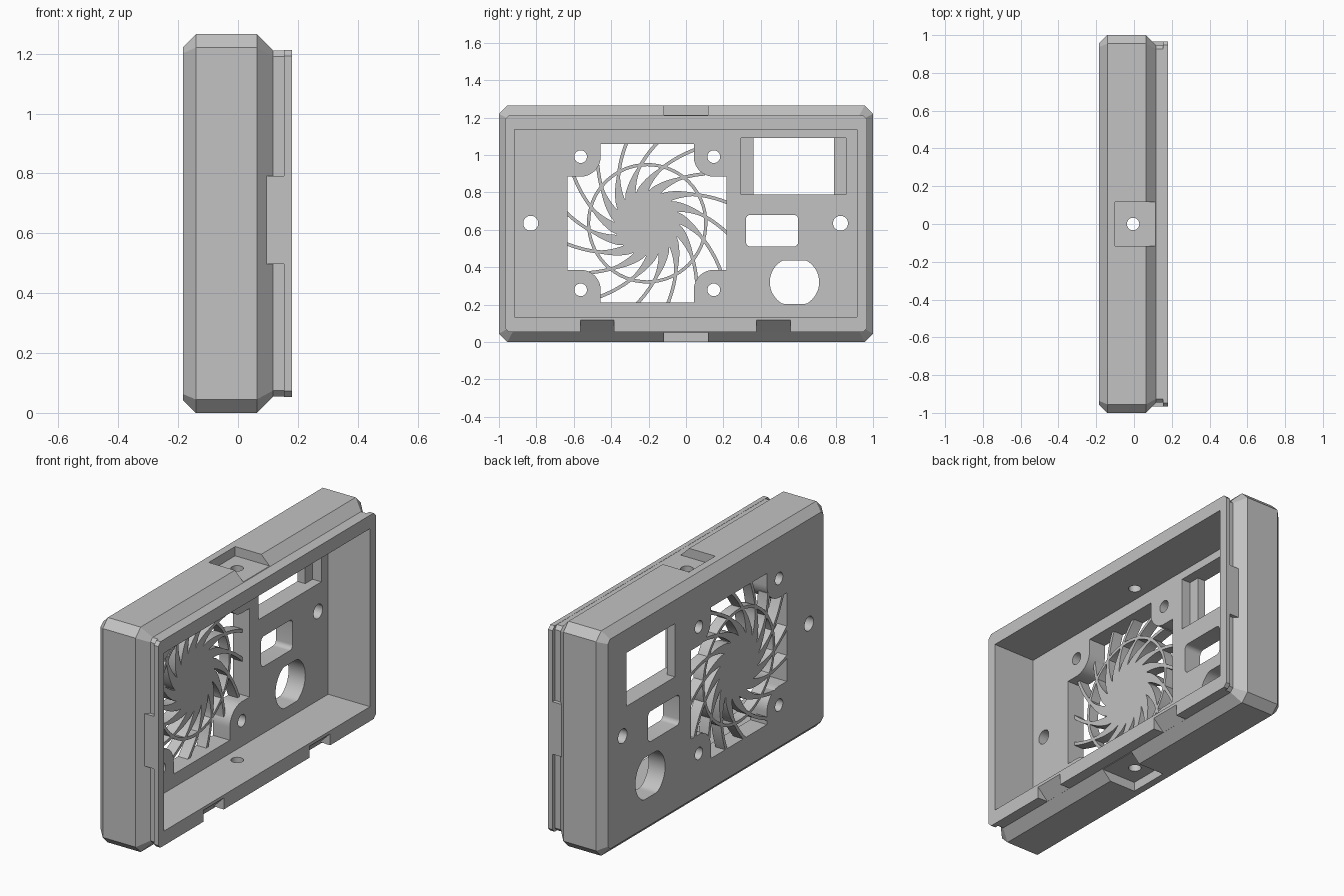
import bpy, bmesh, math
from mathutils import Vector

if "Cube" in bpy.data.objects:
    bpy.data.objects.remove(bpy.data.objects["Cube"])

grey = bpy.data.materials.new("light grey plastic")
grey.use_nodes = True
grey.diffuse_color = (0.54, 0.54, 0.54, 1)
grey.node_tree.nodes["Principled BSDF"].inputs["Base Color"].default_value = grey.diffuse_color

MID = 0.6325          # height of the case centre
BACK, FLOOR = -0.184, -0.08
FAN = (-0.2075, 0.635)
HALF = 0.425          # half width of the fan opening
SCREW = 0.356         # fan screw offset
BOSS = 0.107          # screw boss radius


def add_object(name, bm):
    bmesh.ops.recalc_face_normals(bm, faces=bm.faces)
    mesh = bpy.data.meshes.new(name)
    bm.to_mesh(mesh)
    bm.free()
    mesh.materials.append(grey)
    obj = bpy.data.objects.new(name, mesh)
    bpy.context.collection.objects.link(obj)
    return obj


def loft(name, rings):
    bm = bmesh.new()
    loops = [[bm.verts.new(p) for p in ring] for ring in rings]
    for a, b in zip(loops, loops[1:]):
        for i in range(len(a)):
            j = (i + 1) % len(a)
            bm.faces.new((a[i], a[j], b[j], b[i]))
    bm.faces.new(loops[0])
    bm.faces.new(loops[-1])
    return add_object(name, bm)


def prism(name, pts, lo, hi, axis="X"):
    place = {"X": lambda p, h: (h, p[0], p[1]),
             "Y": lambda p, h: (p[0], h, p[1]),
             "Z": lambda p, h: (p[0], p[1], h)}[axis]
    return loft(name, [[place(p, h) for p in pts] for h in (lo, hi)])


def rect(a0, a1, b0, b1):
    return [(a0, b0), (a1, b0), (a1, b1), (a0, b1)]


def arc(a, b, r, start=0, end=360, n=32):
    count = n if end - start == 360 else n + 1
    angles = [math.radians(start + (end - start) * i / n) for i in range(count)]
    return [(a + r * math.cos(t), b + r * math.sin(t)) for t in angles]


def rounded(a0, a1, b0, b1, r):
    corners = [(a1 - r, b1 - r), (a0 + r, b1 - r), (a0 + r, b0 + r), (a1 - r, b0 + r)]
    return [p for k, (a, b) in enumerate(corners) for p in arc(a, b, r, 90 * k, 90 * k + 90, 6)]


def octagon(x, hy, hz, c):
    quarter = [(hy, hz - c), (hy - c, hz)]
    pts = quarter + [(-a, b) for a, b in quarter[::-1]]
    pts += [(-a, -b) for a, b in pts]
    return [(x, a, b + MID) for a, b in pts]


# Chamfered shell with side groove and rim lip
shell = loft("case_shell", [
    octagon(BACK, 0.957, 0.5895, 0.02), octagon(-0.141, 1, MID, 0.045),
    octagon(0.063, 1, MID, 0.045), octagon(0.117, 0.946, 0.578, 0.02),
    octagon(0.154, 0.946, 0.578, 0.02), octagon(0.154, 0.967, 0.579, 0.02),
    octagon(0.181, 0.967, 0.579, 0.02)])

# Fan opening: a square with a round boss in each corner
opening = []
for k in range(4):
    turn = math.radians(90 * k)
    corner = [(HALF, SCREW - BOSS)] + arc(SCREW, SCREW, BOSS, 270, 180, 12) + [(SCREW - BOSS, HALF)]
    for a, b in corner:
        opening.append((FAN[0] + a * math.cos(turn) - b * math.sin(turn),
                        FAN[1] + a * math.sin(turn) + b * math.cos(turn)))

# Round socket with flattened top and bottom
socket = [(a, min(max(b, 0.203), 0.437)) for a, b in arc(0.58, 0.32, 0.132, n=48)]

OUT, IN = -0.3, 0.0   # span of cuts through the panel
cutters = [prism("cut", rect(-0.917, 0.915, 0.135, 1.136), FLOOR, 0.3),
           prism("cut", opening, OUT, IN),
           prism("cut", socket, OUT, IN),
           prism("cut", rounded(0.32, 0.6, 0.51, 0.68, 0.025), OUT, IN),
           prism("cut", rect(0.36, 0.79, 0.79, 1.09), OUT, IN),
           prism("cut", rect(0.295, 0.855, 0.79, 1.09), -0.135, IN),
           prism("cut", arc(-0.005, 0, 0.033), -0.2, 1.5, "Z")]
for y in (-0.83, 0.826):
    cutters.append(prism("cut", arc(y, 0.635, 0.04), OUT, IN))
for sy in (-1, 1):
    for sz in (-1, 1):
        cutters.append(prism("cut", arc(FAN[0] + sy * SCREW, FAN[1] + sz * SCREW, 0.034), OUT, IN))
# Nut pockets in the top and bottom
for z0, z1 in ((-0.1, 0.052), (1.213, 1.4)):
    cutters.append(prism("cut", rect(-0.1, 0.116, -0.117, 0.117), z0, z1, "Z"))
# Sloped latch notches in the lower lip
for y0, y1 in ((-0.565, -0.385), (0.378, 0.56)):
    cutters.append(prism("cut", [(0.117, 0.054), (0.19, 0.127), (0.19, -0.05), (0.117, -0.05)], y0, y1, "Y"))

bpy.context.view_layer.objects.active = shell
for cutter in cutters:
    mod = shell.modifiers.new("cut", "BOOLEAN")
    mod.operation, mod.solver, mod.object = "DIFFERENCE", "EXACT", cutter
    bpy.ops.object.modifier_apply(modifier=mod.name)
    bpy.data.objects.remove(cutter)

# Flush tabs bridging the side grooves
for name, side in (("front_tab", -1), ("back_tab", 1)):
    prism(name, rect(0.08, 0.154, 0.497, 0.792), *sorted((side * 0.93, side * 0.967)), "Y")


# Fan grille: hub, ring and spiral vanes
def strip(bm, left, right, depth, closed=False):
    rows = [[bm.verts.new((BACK, FAN[0] + a, FAN[1] + b)) for a, b in side] for side in (left, right)]
    n = len(left)
    faces = [bm.faces.new((rows[0][i], rows[0][(i + 1) % n], rows[1][(i + 1) % n], rows[1][i]))
             for i in range(n if closed else n - 1)]
    new = bmesh.ops.extrude_face_region(bm, geom=faces, use_keep_orig=True)["geom"]
    bmesh.ops.translate(bm, vec=(depth, 0, 0), verts=[v for v in new if isinstance(v, bmesh.types.BMVert)])


def inside(p):
    a, b = abs(p.x), abs(p.y)
    return max(a, b) < HALF + 0.01 and (min(a, b) < SCREW - BOSS or math.hypot(a - SCREW, b - SCREW) > BOSS)


VANES, DEPTH = 16, 0.06
bm = bmesh.new()
strip(bm, arc(0, 0, 0.305, n=64), arc(0, 0, 0.322, n=64), DEPTH, True)
for k in range(VANES):
    left, right = [], []
    r = 0.155
    while r < 0.52:
        t = math.radians(104.7 + 360 * k / VANES) - math.tan(math.radians(36)) * math.log(r / 0.44)
        p = Vector((math.cos(t), math.sin(t))) * r
        across = Vector((math.cos(t + 0.94), math.sin(t + 0.94)))
        half = 0.009 + 0.018 * max(0, min(1, (0.29 - r) / 0.11))
        left.append(p + across * half)
        right.append(p - across * half)
        if not inside(p):
            break
        r += 0.012
    strip(bm, left, right, DEPTH)
add_object("fan_grille", bm)
prism("fan_hub", arc(*FAN, 0.175, n=48), BACK, BACK + DEPTH)

# Smooth the round holes and vanes, keep edges sharp
for obj in bpy.context.collection.objects:
    obj.select_set(obj.type == "MESH")
bpy.ops.object.shade_smooth_by_angle(angle=math.radians(25))
